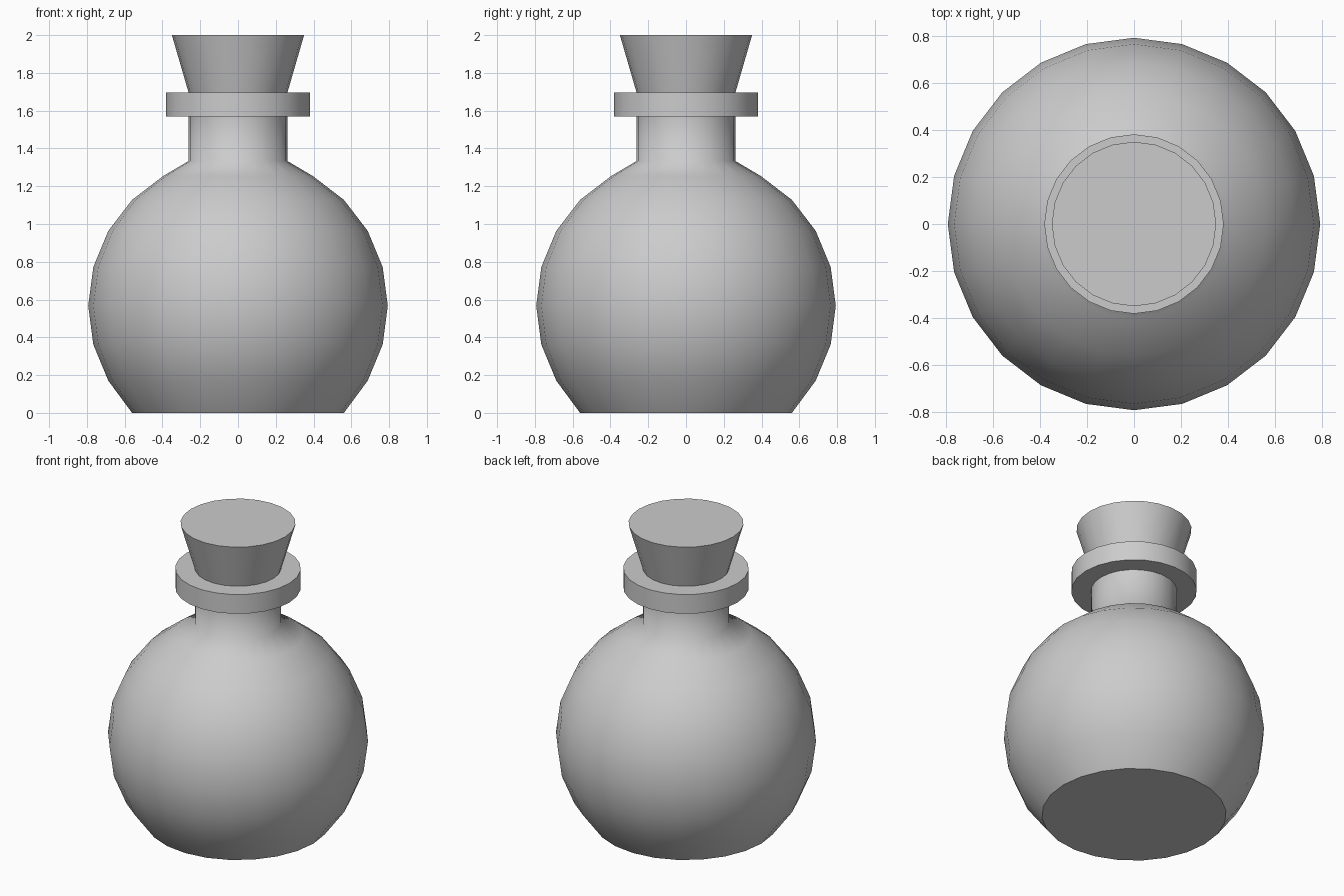
import bpy, bmesh
from math import sin, cos, pi, radians

if "Cube" in bpy.data.objects:
    bpy.data.objects.remove(bpy.data.objects["Cube"])

SEGMENTS = 24


def lathe(name, profile, cap_start=False, cap_end=False):
    """Revolve an (r, z) profile, listed bottom to top, around z."""
    bm = bmesh.new()
    rings = [[bm.verts.new((r * cos(2 * pi * i / SEGMENTS),
                            r * sin(2 * pi * i / SEGMENTS), z))
              for i in range(SEGMENTS)] for r, z in profile]
    for low, high in zip(rings, rings[1:]):
        for i in range(SEGMENTS):
            j = (i + 1) % SEGMENTS
            bm.faces.new((low[i], low[j], high[j], high[i]))
    caps = []
    if cap_start:
        caps.append(bm.faces.new(rings[0][::-1]))
    if cap_end:
        caps.append(bm.faces.new(rings[-1]))
    bm.normal_update()
    # Smooth sides, crisp corners and flat caps
    for f in bm.faces:
        f.smooth = f not in caps
    for e in bm.edges:
        if len(e.link_faces) == 2:
            on_cap = any(f in caps for f in e.link_faces)
            e.smooth = not on_cap and e.calc_face_angle() < radians(65)
    mesh = bpy.data.meshes.new(name)
    bm.to_mesh(mesh)
    bm.free()
    obj = bpy.data.objects.new(name, mesh)
    bpy.context.collection.objects.link(obj)
    return obj


# Round belly with a flattened base, then neck and lip
R, CENTRE = 0.793, 0.567
belly = [(R * cos(radians(a)), max(0, CENTRE + R * sin(radians(a))))
         for a in range(-45, 61, 15)]
belly[0] = (belly[0][0], 0)
neck_and_lip = [(0.262, 1.333), (0.262, 1.568), (0.382, 1.568),
                (0.382, 1.697), (0.262, 1.697)]
lathe("flask", belly + neck_and_lip, cap_start=True)

# Tapered cork
lathe("stopper", [(0.262, 1.697), (0.35, 2.0)], cap_start=True, cap_end=True)
